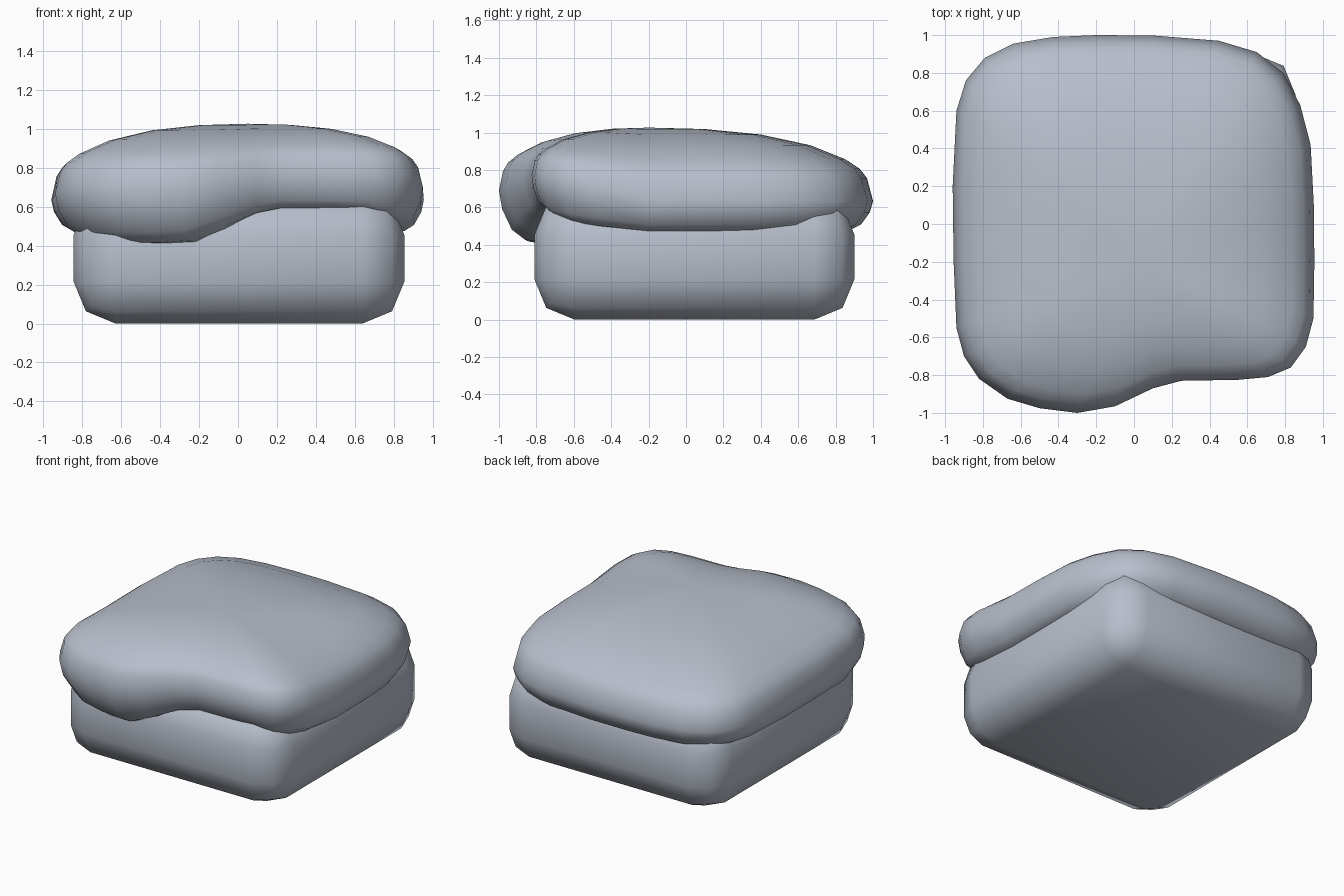
import bpy, bmesh
from mathutils import Vector

if "Cube" in bpy.data.objects:
    bpy.data.objects.remove(bpy.data.objects["Cube"])

mat = bpy.data.materials.new("blue grey")
mat.diffuse_color = (0.48, 0.52, 0.60, 1)
mat.use_nodes = True
mat.node_tree.nodes["Principled BSDF"].inputs["Base Color"].default_value = mat.diffuse_color


def ramp(v, a, b):
    t = max(0.0, min(1.0, (v - a) / (b - a)))
    return t * t * (3 - 2 * t)


def finish(name, bm):
    bmesh.ops.recalc_face_normals(bm, faces=bm.faces)
    me = bpy.data.meshes.new(name)
    bm.to_mesh(me)
    bm.free()
    me.materials.append(mat)
    for p in me.polygons:
        p.use_smooth = True
    ob = bpy.data.objects.new(name, me)
    bpy.context.collection.objects.link(ob)
    return ob


# base block with broad two-step rounded edges
bm = bmesh.new()
bmesh.ops.create_cube(bm, size=1)
for v in bm.verts:
    v.co = Vector((0.005 + v.co.x * 1.7, 0.045 + v.co.y * 1.71, 0.335 + v.co.z * 0.67))
bmesh.ops.bevel(bm, geom=list(bm.edges), offset=0.215, segments=2,
                profile=0.5, affect='EDGES')
finish("base_block", bm)

# draped cushion: plan outline, clockwise from the front bulge
outline = [(-.3, -1), (-.5, -.975), (-.67, -.925), (-.82, -.82), (-.9, -.7), (-.94, -.55),
           (-.955, -.2), (-.96, .2), (-.94, .6), (-.89, .76), (-.79, .88), (-.64, .955),
           (-.43, .99), (-.2, 1), (.1, .998), (.45, .97), (.65, .91), (.79, .8),
           (.88, .63), (.935, .42), (.952, .1), (.955, -.2), (.95, -.5), (.91, -.65),
           (.83, -.76), (.71, -.81), (.55, -.825), (.25, -.83), (.1, -.87), (-.1, -.965)]
centre = Vector((0.05, -0.2))
# (inset share, height share): underside, then rim, then dome
under = [(.2, 1), (.11, .94), (.055, .75), (.014, .36)]
dome = [(0, 0), (.027, .31), (.06, .44), (.125, .57), (.28, .76), (.5, .905), (.75, .98)]

bm = bmesh.new()
rings = [[] for _ in under + dome]
for x, y in outline:
    p = Vector((x, y))
    front = ramp(-y, .2, .8)
    right = ramp(x, -.4, .25)
    rim = .635 + front * (.05 + .085 * right)
    low = .465 + front * (-.065 + .185 * right - .07 * right * ramp(x, .7, .9))
    wide = 1 + .6 * front * (1 - right)
    for i, (s, h) in enumerate(under):
        q = p.lerp(centre, s * wide)
        rings[i].append(bm.verts.new((q.x, q.y, rim + (low - rim) * h)))
    for i, (s, h) in enumerate(dome):
        q = p.lerp(centre, s)
        rings[i + len(under)].append(bm.verts.new((q.x, q.y, rim + (1.027 - rim) * h)))
n = len(outline)
for a, b in zip(rings, rings[1:]):
    for i in range(n):
        j = (i + 1) % n
        bm.faces.new((a[i], a[j], b[j], b[i]))
for ring, z in ((rings[0], .5), (rings[-1], 1.027)):
    c = bm.verts.new((centre.x, centre.y, z))
    for i in range(n):
        bm.faces.new((ring[i], ring[(i + 1) % n], c))
finish("draped_cushion", bm)
